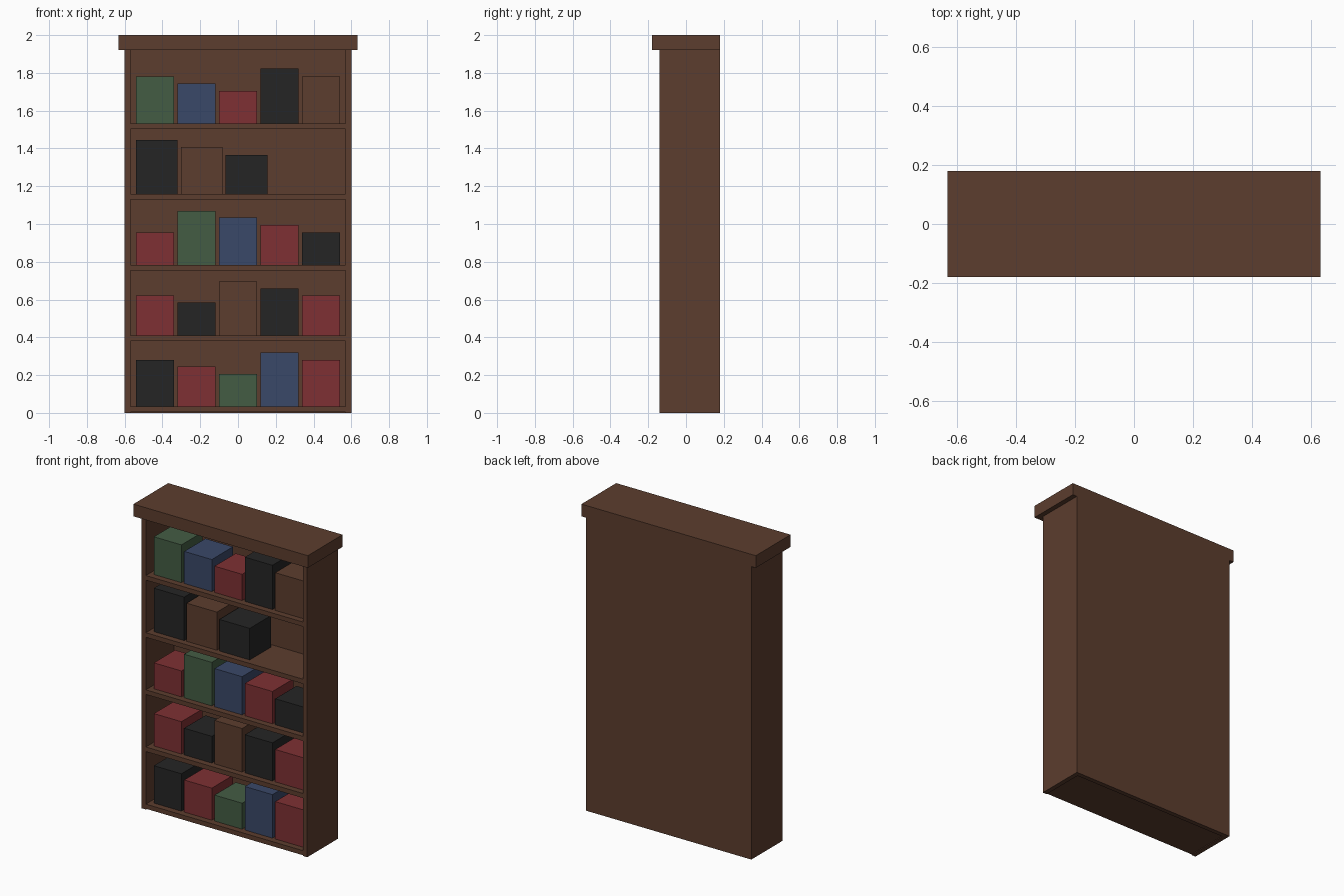
import bpy

cube = bpy.data.objects.get("Cube")
if cube:
    bpy.data.objects.remove(cube, do_unlink=True)


def material(name, rgb):
    """Flat material from an sRGB colour given in 0-255."""
    linear = [((c / 255 + 0.055) / 1.055) ** 2.4 for c in rgb] + [1.0]
    mat = bpy.data.materials.new(name)
    mat.use_nodes = True
    mat.diffuse_color = linear
    bsdf = mat.node_tree.nodes["Principled BSDF"]
    bsdf.inputs["Base Color"].default_value = linear
    bsdf.inputs["Roughness"].default_value = 0.9
    return mat


COLOURS = {
    "wood": material("dark_wood", (92, 61, 46)),
    "black": material("black_cover", (37, 37, 37)),
    "red": material("red_cover", (126, 48, 51)),
    "green": material("green_cover", (68, 92, 68)),
    "blue": material("blue_cover", (58, 72, 104)),
}


def box(name, x, y, z, colour="wood"):
    """Box spanning the given (low, high) range on each axis."""
    spans = (x, y, z)
    bpy.ops.mesh.primitive_cube_add(size=1, location=[(a + b) / 2 for a, b in spans])
    obj = bpy.context.object
    obj.name = name
    obj.scale = [b - a for a, b in spans]
    bpy.ops.object.transform_apply(location=False, rotation=False, scale=True)
    obj.data.materials.append(COLOURS[colour])
    return obj


HALF, INNER = 0.6, 0.57
FRONT, BACK, BACK_INNER = -0.14, 0.18, 0.15
TOP = 1.92
PITCH = 0.3745
FLOOR = 0.035

# Carcass
box("left_side", (INNER, HALF), (FRONT, BACK), (0, TOP))
box("right_side", (-HALF, -INNER), (FRONT, BACK), (0, TOP))
box("back_panel", (-INNER, INNER), (BACK_INNER, BACK), (0, TOP))
box("cornice", (-0.632, 0.632), (-0.18, BACK), (TOP, 2))

# Shelves, the lowest reaching the ground
for i in range(5):
    z = FLOOR + i * PITCH
    box(f"shelf_{i + 1}", (-INNER, INNER), (FRONT, BACK_INNER), (max(0, z - 0.03), z))

# Books from the lowest shelf up: width, step, then colour and height from right to left
ROWS = [
    (0.2, 0.22, [("black", 0.245), ("red", 0.21), ("green", 0.17), ("blue", 0.285), ("red", 0.245)]),
    (0.2, 0.22, [("red", 0.212), ("black", 0.175), ("wood", 0.285), ("black", 0.25), ("red", 0.212)]),
    (0.2, 0.22, [("red", 0.17), ("green", 0.285), ("blue", 0.25), ("red", 0.212), ("black", 0.17)]),
    (0.22, 0.2375, [("black", 0.285), ("wood", 0.25), ("black", 0.207)]),
    (0.2, 0.22, [("green", 0.247), ("blue", 0.21), ("red", 0.172), ("black", 0.29), ("wood", 0.247)]),
]
for i, (width, step, books) in enumerate(ROWS):
    z = FLOOR + i * PITCH
    for j, (colour, height) in enumerate(books):
        x = -0.54 + j * step
        box(f"book_{i + 1}_{j + 1}", (x, x + width), (-0.1, 0.12), (z, z + height), colour)
